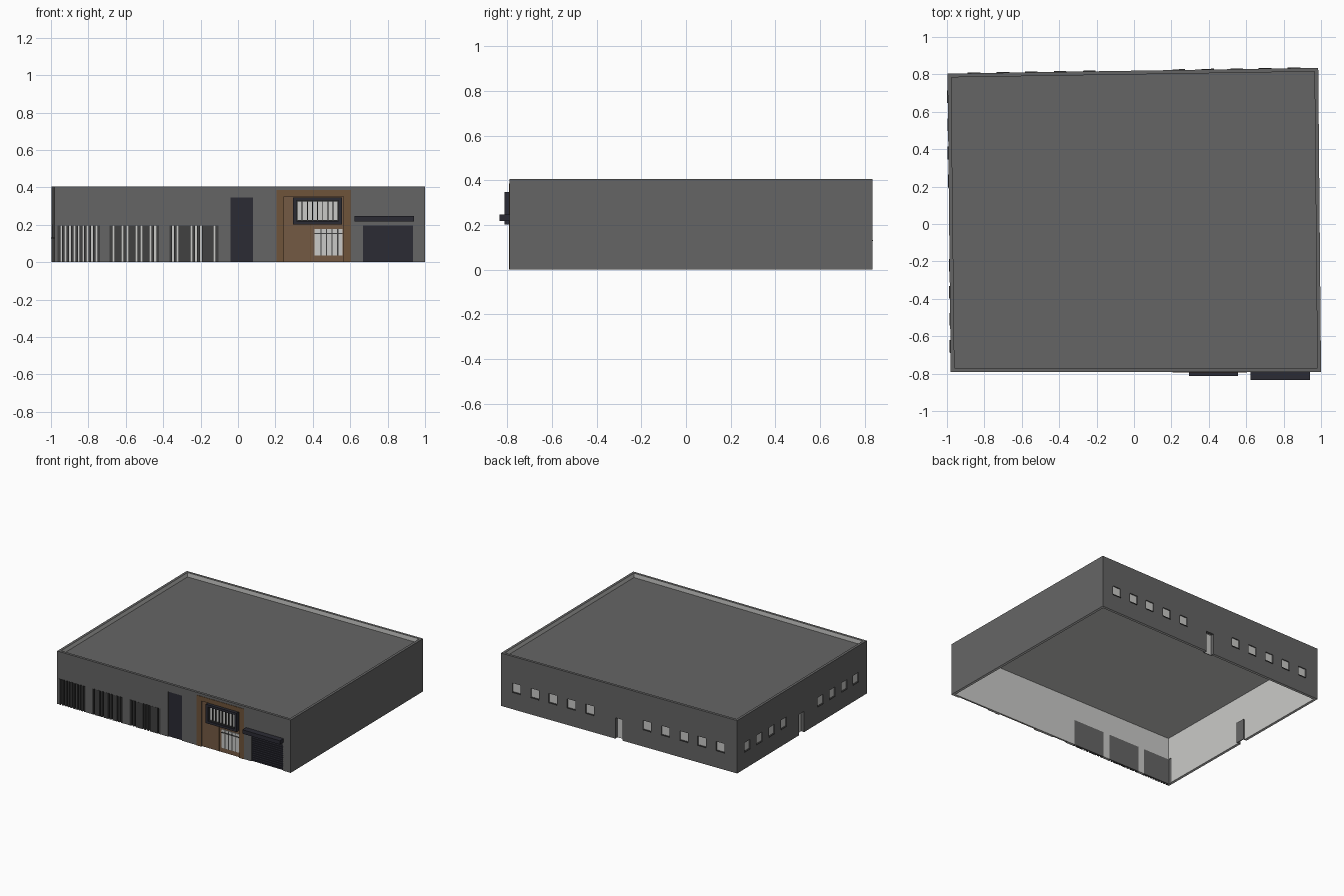
import bpy, bmesh

if "Cube" in bpy.data.objects:
    bpy.data.objects.remove(bpy.data.objects["Cube"], do_unlink=True)


def material(name, r, g, b):
    m = bpy.data.materials.new(name)
    m.use_nodes = True
    m.diffuse_color = (r, g, b, 1)
    m.node_tree.nodes["Principled BSDF"].inputs["Base Color"].default_value = (r, g, b, 1)
    return m


WALL = material("wall grey", 0.13, 0.13, 0.13)
LIGHT = material("light plaster", 0.59, 0.59, 0.575)
SLATE = material("slate grey", 0.052, 0.052, 0.052)
DARK = material("dark blue grey", 0.024, 0.024, 0.034)
WOOD = material("wood brown", 0.175, 0.102, 0.057)
TRIM = material("trim brown", 0.158, 0.088, 0.042)

HEIGHT, THICK = 0.405, 0.02
CORNERS = [(-0.98, -0.79), (1.0, -0.79), (0.985, 0.835), (-0.997, 0.804)]


def ring(inset):
    """Footprint moved inwards."""
    return [(x - inset * (1 if x > 0 else -1), y - inset * (1 if y > 0 else -1))
            for x, y in CORNERS]


def lerp(p, q, axis, a):
    t = (a - p[axis]) / (q[axis] - p[axis])
    return p[1 - axis] + t * (q[1 - axis] - p[1 - axis])


def point(side, a, z, d):
    """Point on a wall: a along it, d outwards from its face."""
    front_l, _, back_r, back_l = CORNERS
    if side == "front":
        return (a, front_l[1] - d, z)
    if side == "back":
        return (a, lerp(back_l, back_r, 0, a) + d, z)
    return (lerp(front_l, back_l, 1, a) - d, a, z)


def finish(name, bm, mats):
    bmesh.ops.recalc_face_normals(bm, faces=bm.faces)
    mesh = bpy.data.meshes.new(name)
    bm.to_mesh(mesh)
    bm.free()
    for m in mats:
        mesh.materials.append(m)
    ob = bpy.data.objects.new(name, mesh)
    bpy.context.scene.collection.objects.link(ob)
    return ob


def bridge_caps(bm, low, high):
    """Closed prism between two four-point loops."""
    rows = [[bm.verts.new(p) for p in loop] for loop in (low, high)]
    bm.faces.new(rows[0])
    bm.faces.new(rows[1])
    for i in range(4):
        j = (i + 1) % 4
        bm.faces.new((rows[0][i], rows[0][j], rows[1][j], rows[1][i]))


def boxes(name, mat, items):
    """One object from boxes (side, a0, a1, z0, z1, d0, d1)."""
    bm = bmesh.new()
    for side, a0, a1, z0, z1, d0, d1 in items:
        bridge_caps(bm, *[[point(side, a, z, d) for a, z in
                           ((a0, z0), (a1, z0), (a1, z1), (a0, z1))] for d in (d0, d1)])
    return finish(name, bm, [mat])


def slab(name, mat, z0, z1):
    """Horizontal plate filling the footprint inside the walls."""
    bm = bmesh.new()
    bridge_caps(bm, *[[(x, y, z) for x, y in ring(0.015)] for z in (z0, z1)])
    return finish(name, bm, [mat])


def border(side, a0, a1, z0, z1, w, d0, d1):
    """Four bars around a rectangle."""
    return [(side, a0, a0 + w, z0, z1, d0, d1), (side, a1 - w, a1, z0, z1, d0, d1),
            (side, a0 + w, a1 - w, z0, z0 + w, d0, d1),
            (side, a0 + w, a1 - w, z1 - w, z1, d0, d1)]


# Outer shell with light inner faces
bm = bmesh.new()
loops = [[bm.verts.new((x, y, z)) for x, y in ring(i)]
         for i, z in ((0, 0), (0, HEIGHT), (THICK, HEIGHT), (THICK, 0))]
for k in range(4):
    nxt = loops[(k + 1) % 4]
    for i in range(4):
        j = (i + 1) % 4
        f = bm.faces.new((loops[k][i], loops[k][j], nxt[j], nxt[i]))
        f.material_index = 1 if k >= 2 else 0
walls = finish("walls", bm, [WALL, LIGHT])

# Openings
gates = [(-0.964, -0.738, ()), (-0.686, -0.423, (1, 4, 7)), (-0.367, -0.105, (2, 3, 7, 8))]
windows = [("back", s * x) for s in (1, -1) for x in (0.24, 0.395, 0.55, 0.70, 0.855)]
windows += [("left", y) for y in (0.68, 0.53, 0.38, 0.23, -0.22, -0.365, -0.51, -0.655)]
doors = [("back", -0.005), ("left", 0.01)]
W, D, OUT = 0.034, 0.033, 0.05
cuts = [("front", a, b, -OUT, 0.197, -OUT, OUT) for a, b, _ in gates]
cuts += [(s, a - W, a + W, 0.13, 0.20, -0.012, OUT) for s, a in windows]
cuts += [(s, a - D, a + D, -OUT, 0.16, -OUT, OUT) for s, a in doors]
cuts += [("front", -0.04, 0.08, -OUT, 0.345, -0.012, OUT),
         ("front", 0.245, 0.565, -OUT, 0.35, -0.012, OUT),
         ("front", 0.668, 0.935, -OUT, 0.197, -0.012, OUT)]
cutter = boxes("opening_cutter", WALL, cuts)
cutter.hide_render = True
mod = walls.modifiers.new("openings", "BOOLEAN")
mod.operation, mod.solver, mod.object = "DIFFERENCE", "EXACT", cutter
graph = bpy.context.evaluated_depsgraph_get()
cut_mesh = bpy.data.meshes.new_from_object(walls.evaluated_get(graph))
walls.modifiers.clear()
walls.data = cut_mesh
bpy.data.objects.remove(cutter, do_unlink=True)

# Flat roof sunk behind the parapet, with a light ceiling below
slab("roof", WALL, 0.368, 0.372)
slab("ceiling", LIGHT, 0.365, 0.368)

# Slatted gates: wall-coloured back, light face, dark fins with some gaps closed
slats = []
for a, b, closed in gates:
    gaps = 10 if closed else 9
    pitch = (b - a - 0.014) / gaps
    for i in range(gaps + 1):
        x = a + i * pitch
        wide = pitch if i in closed else 0.014
        slats.append(("front", x, x + wide, 0, 0.197, -0.016, 0.001))
boxes("gate_backs", WALL, [("front", a, b, 0, 0.197, -0.02, -0.017) for a, b, _ in gates])
boxes("gate_faces", LIGHT, [("front", a, b, 0, 0.197, -0.017, -0.016) for a, b, _ in gates])
boxes("gate_slats", SLATE, slats)

# Small windows
boxes("window_panes", LIGHT, [(s, a - W, a + W, 0.13, 0.20, -0.0119, -0.008) for s, a in windows])
boxes("window_sills", SLATE, [(s, a - W, a + W, 0.127, 0.132, -0.008, 0.004) for s, a in windows])

# Deep-set service doors with wall-coloured backs and jambs
boxes("service_doors", LIGHT, [(s, a - D, a + D, 0, 0.16, -0.029, -0.026) for s, a in doors])
boxes("service_door_backs", WALL, [(s, a - D, a + D, 0, 0.16, -0.032, -0.029) for s, a in doors])
boxes("service_door_jambs", WALL,
      [(s, a + e * D - 0.002, a + e * D + 0.002, 0, 0.162, -0.032, -0.001)
       for s, a in doors for e in (-1, 1)])

# Tall dark door
boxes("tall_door", DARK, [("front", -0.04, 0.08, 0, 0.345, -0.0119, -0.007)])

# Wooden entrance: trim, recessed panel, vertical joint
boxes("entrance_trim", TRIM, [("front", 0.205, 0.245, 0, 0.385, 0, 0.003),
                              ("front", 0.565, 0.605, 0, 0.385, 0, 0.003),
                              ("front", 0.245, 0.565, 0.35, 0.385, 0, 0.003)])
boxes("entrance_panel", WOOD, [("front", 0.245, 0.565, 0, 0.35, -0.0119, -0.007)])
boxes("entrance_joint", TRIM, [("front", 0.386, 0.39, 0, 0.2, -0.007, -0.005)])

# Upper boxed window
boxes("upper_window_frame", DARK, border("front", 0.295, 0.555, 0.202, 0.347, 0.018, -0.007, 0.022))
boxes("upper_window_glass", LIGHT, [("front", 0.313, 0.537, 0.22, 0.329, -0.007, 0.002)])
boxes("upper_window_bars", SLATE,
      border("front", 0.313, 0.537, 0.22, 0.329, 0.005, 0.002, 0.012)
      + [("front", x, x + 0.005, 0.225, 0.324, 0.002, 0.012)
         for x in (0.313 + 0.0275 * i for i in range(1, 8))])

# Lower glazed entrance
boxes("lower_window_glass", LIGHT, [("front", 0.41, 0.56, 0.035, 0.176, -0.007, -0.003)])
boxes("lower_window_bars", SLATE,
      [("front", x, x + 0.006, 0.035, 0.176, -0.003, 0)
       for x in (0.41 + 0.03 * i for i in range(1, 5))]
      + [("front", 0.41, 0.56, 0.15, 0.156, -0.003, 0.001)])

# Roller shutter with ribs, and the canopy above it
boxes("shutter_panel", DARK, [("front", 0.668, 0.935, 0, 0.197, -0.0119, -0.008)])
boxes("shutter_ribs", DARK, [("front", 0.668, 0.935, z, z + 0.011, -0.008, -0.003)
                             for z in (0.003 + 0.0162 * i for i in range(12))])
boxes("canopy", DARK, [("front", 0.622, 0.94, 0.217, 0.247, 0, 0.045)])
